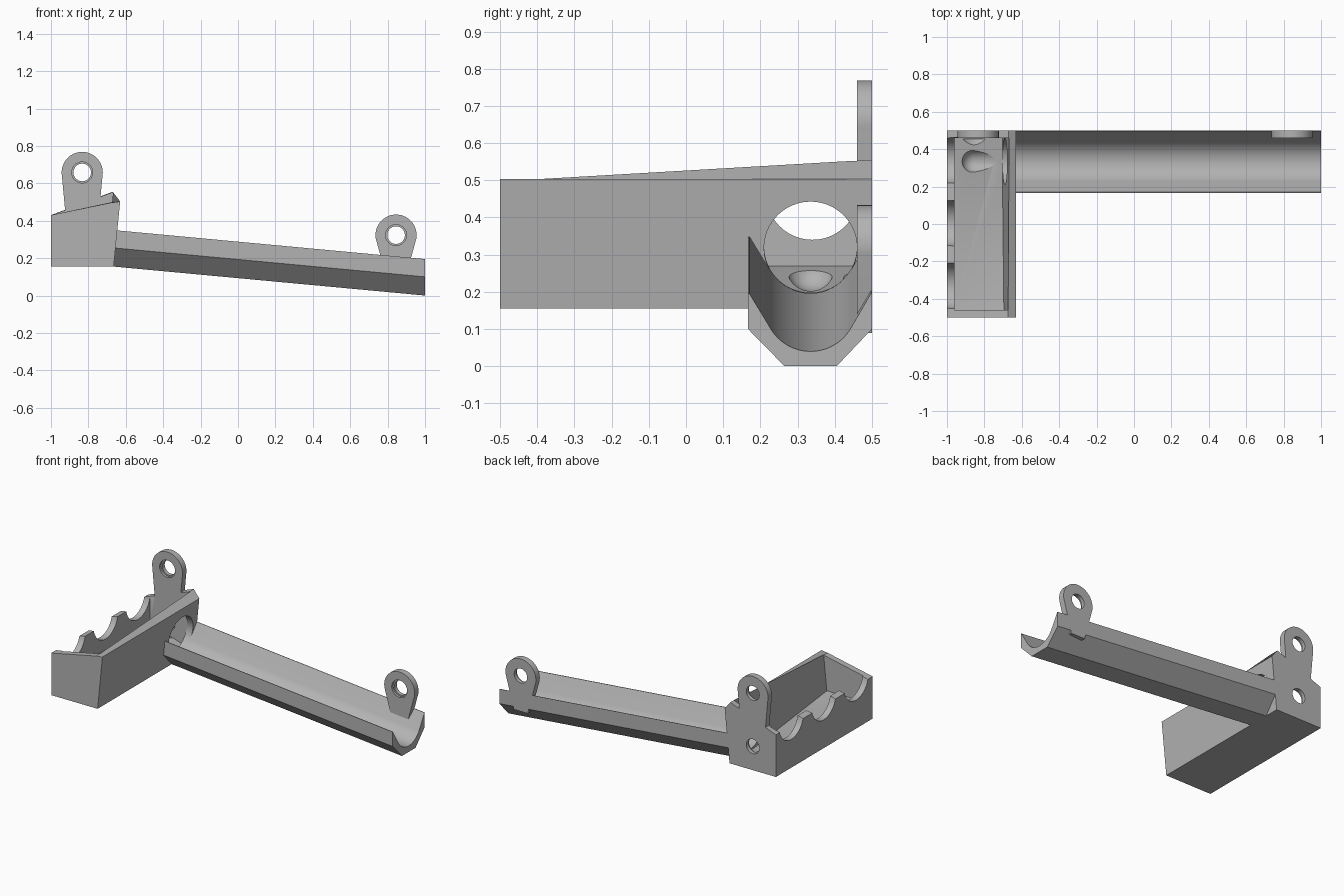
import bpy, bmesh, math
from mathutils import Vector

old = bpy.data.objects.get("Cube")
if old:
    bpy.data.objects.remove(old, do_unlink=True)

GREY = (0.45, 0.45, 0.45, 1)
mat = bpy.data.materials.new("plain grey")
mat.use_nodes = True
mat.diffuse_color = GREY
mat.node_tree.nodes["Principled BSDF"].inputs["Base Color"].default_value = GREY

SLOPE = 0.093       # fall of the channel per unit of x
CHANNEL_Y = 0.335   # channel centre line
BORE = 0.125        # channel radius
BACK, INNER_BACK = 0.5, 0.46


def finish(name, bm):
    bmesh.ops.recalc_face_normals(bm, faces=bm.faces)
    mesh = bpy.data.meshes.new(name)
    bm.to_mesh(mesh)
    bm.free()
    mesh.materials.append(mat)
    obj = bpy.data.objects.new(name, mesh)
    bpy.context.collection.objects.link(obj)
    return obj


def loft(name, ring_a, ring_b):
    """Solid between two rings with equal point counts."""
    bm = bmesh.new()
    a = [bm.verts.new(p) for p in ring_a]
    b = [bm.verts.new(p) for p in ring_b]
    bm.faces.new(a)
    bm.faces.new(b)
    for i in range(len(a)):
        j = (i + 1) % len(a)
        bm.faces.new((a[i], a[j], b[j], b[i]))
    return finish(name, bm)


def hull(name, points):
    bm = bmesh.new()
    for p in points:
        bm.verts.new(p)
    bmesh.ops.convex_hull(bm, input=bm.verts)
    return finish(name, bm)


def rod(name, start, end, r1, r2=None, sides=48):
    """Cylinder or cone between two points."""
    start, end = Vector(start), Vector(end)
    axis = end - start
    bm = bmesh.new()
    bmesh.ops.create_cone(bm, cap_ends=True, segments=sides, radius1=r1,
                          radius2=r1 if r2 is None else r2, depth=axis.length)
    obj = finish(name, bm)
    turn = axis.to_track_quat('Z', 'Y').to_matrix().to_4x4()
    turn.translation = (start + end) / 2
    obj.data.transform(turn)
    return obj


def combine(target, tool, operation='DIFFERENCE'):
    tool.hide_render = True
    mod = target.modifiers.new("combine", 'BOOLEAN')
    mod.operation, mod.object, mod.solver = operation, tool, 'EXACT'
    bpy.context.view_layer.objects.active = target
    bpy.ops.object.modifier_apply(modifier=mod.name)
    bpy.data.objects.remove(tool, do_unlink=True)


def lug(name, x, z, r, foot_z, foot_half):
    """Rounded, slightly tapered hanging plate."""
    outline = [(x + r * math.cos(math.radians(t)), z + r * math.sin(math.radians(t)))
               for t in range(-10, 191, 5)]
    outline += [(x - foot_half, foot_z), (x + foot_half, foot_z)]
    return loft(name, [(px, INNER_BACK, pz) for px, pz in outline],
                [(px, BACK, pz) for px, pz in outline])


def drill(target, x, z):
    """Stepped screw hole through the back plate."""
    combine(target, rod("drill", (x, 0.3, z), (x, 0.6, z), 0.047))
    combine(target, rod("counterbore", (x, 0.44, z), (x, 0.475, z), 0.056))


# Tray body, with the right rim rising toward the back
front = [(-1, .155), (-.665, .155), (-.63, .503), (-.675, .497), (-1, .43)]
rear = [(-1, .155), (-.665, .155), (-.63, .503), (-.67, .555), (-1, .43)]
tray = loft("tray", [(x, -BACK, z) for x, z in front], [(x, BACK, z) for x, z in rear])

# Hollow with a creased floor falling to the outlet corner
low, high = .19, .27
floor = [(-.96, -.46, high), (-.696, -.46, high), (-.704, .3, low),
         (-.704, INNER_BACK, low), (-.96, INNER_BACK, high)]
rim = [(x, y, .8) for x in (-.96, -.643) for y in (-.46, INNER_BACK)]
combine(tray, hull("hollow", floor + rim))

# Finger scallops along the left wall
for i in (-1, 0, 1):
    y = 0.005 + i * CHANNEL_Y
    combine(tray, rod("scallop", (-1.05, y, .465), (-.93, y, .465), BORE))


# Sloping outlet into the channel
def axis_point(x):
    return (x, CHANNEL_Y, .165 + SLOPE * (1 - x))


combine(tray, rod("outlet", axis_point(-.725), axis_point(-.58), BORE, sides=64))

# Rounded dimple in the floor leading to the outlet
bm = bmesh.new()
for x in (-.855, -.70):
    made = bmesh.ops.create_uvsphere(bm, u_segments=32, v_segments=16, radius=.065)
    bmesh.ops.translate(bm, verts=made["verts"], vec=(x, CHANNEL_Y, .267))
ball_points = [v.co.copy() for v in bm.verts]
bm.free()
combine(tray, hull("dimple", ball_points))

# Upper hanging lug and both screw holes of the tray
LUG_X = -.833
combine(tray, lug("tray_lug", LUG_X, .658, .11, .44, .09), 'UNION')
combine(tray, rod("screw_recess", (LUG_X, .395, .31), (LUG_X, .455, .31), .055, .1))
for z in (.658, .31):
    drill(tray, LUG_X, z)

# Channel: chamfered outside, round inside with flared lips
outside = [(.167, .195), (.167, .1), (.265, 0), (.405, 0), (.5, .1), (.5, .195)]
inside = [(CHANNEL_Y + BORE * math.cos(math.radians(t)),
           .165 + BORE * math.sin(math.radians(t))) for t in range(-33, -148, -3)]
section = outside + [(.497, .195)] + inside + [(.171, .195)]


def section_at(x):
    return [(x, y, z + SLOPE * (1 - x)) for y, z in section]


channel = loft("channel", section_at(-.68), section_at(1))

# Lower hanging lug at the far end
end_lug = lug("end_lug", .845, .323, .11, .09, .05)
drill(end_lug, .845, .323)

# Smooth only the rounded surfaces
bpy.ops.object.select_all(action='DESELECT')
for obj in (tray, channel, end_lug):
    obj.select_set(True)
bpy.context.view_layer.objects.active = tray
bpy.ops.object.shade_smooth_by_angle(angle=math.radians(20))
